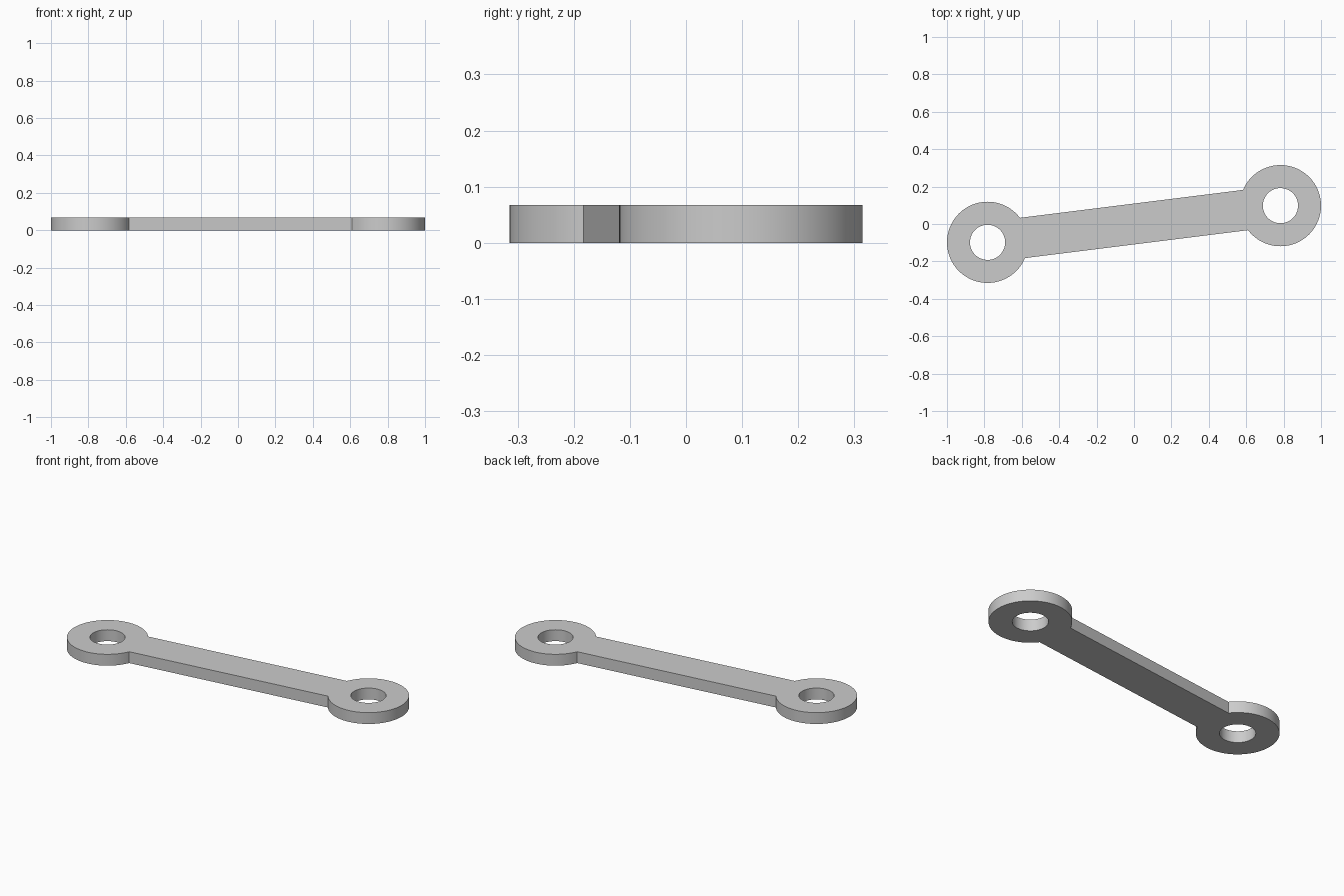
import bpy, bmesh, math

cube = bpy.data.objects.get("Cube")
if cube:
    bpy.data.objects.remove(cube, do_unlink=True)

CX, CY = 0.783, 0.098        # centre of the eyelet at the +x end
R_OUT, R_HOLE = 0.217, 0.094
HALF_WIDTH = 0.1085          # half the width of the bar
THICK = 0.067
TILT = math.atan2(CY, CX)
JOIN = math.asin(HALF_WIDTH / R_OUT)   # where the bar meets an eyelet


def arc(cx, cy, r, start, end, n):
    return [(cx + r * math.cos(start + (end - start) * i / n),
             cy + r * math.sin(start + (end - start) * i / n), 0)
            for i in range(n + 1)]


def add_loop(bm, pts):
    verts = [bm.verts.new(p) for p in pts]
    for a, b in zip(verts, verts[1:] + verts[:1]):
        bm.edges.new((a, b))


bm = bmesh.new()

# Outer outline: two eyelet arcs, joined by the straight sides of the bar
outline = []
for side, turn in ((1, 0), (-1, math.pi)):
    outline += arc(side * CX, side * CY, R_OUT,
                   TILT + turn - math.pi + JOIN, TILT + turn + math.pi - JOIN, 80)
add_loop(bm, outline)

# Pin holes
for side in (1, -1):
    add_loop(bm, arc(side * CX, side * CY, R_HOLE, 0, math.tau, 64)[:-1])

# Fill the flat profile and give it thickness
bmesh.ops.triangle_fill(bm, use_beauty=True, edges=bm.edges[:], normal=(0, 0, 1))
ext = bmesh.ops.extrude_face_region(bm, geom=bm.faces[:], use_keep_orig=True)
top = [g for g in ext["geom"] if isinstance(g, bmesh.types.BMVert)]
bmesh.ops.translate(bm, verts=top, vec=(0, 0, THICK))
bmesh.ops.recalc_face_normals(bm, faces=bm.faces[:])

mesh = bpy.data.meshes.new("link_bar")
bm.to_mesh(mesh)
bm.free()
link = bpy.data.objects.new("link_bar", mesh)
bpy.context.collection.objects.link(link)

# Material
grey = bpy.data.materials.new("light grey")
grey.use_nodes = True
colour = (0.6, 0.6, 0.6, 1)
grey.diffuse_color = colour
grey.node_tree.nodes["Principled BSDF"].inputs["Base Color"].default_value = colour
mesh.materials.append(grey)

# Smooth round walls, sharp rims
bpy.ops.object.select_all(action="DESELECT")
link.select_set(True)
bpy.context.view_layer.objects.active = link
bpy.ops.object.shade_smooth_by_angle(angle=math.radians(30))
